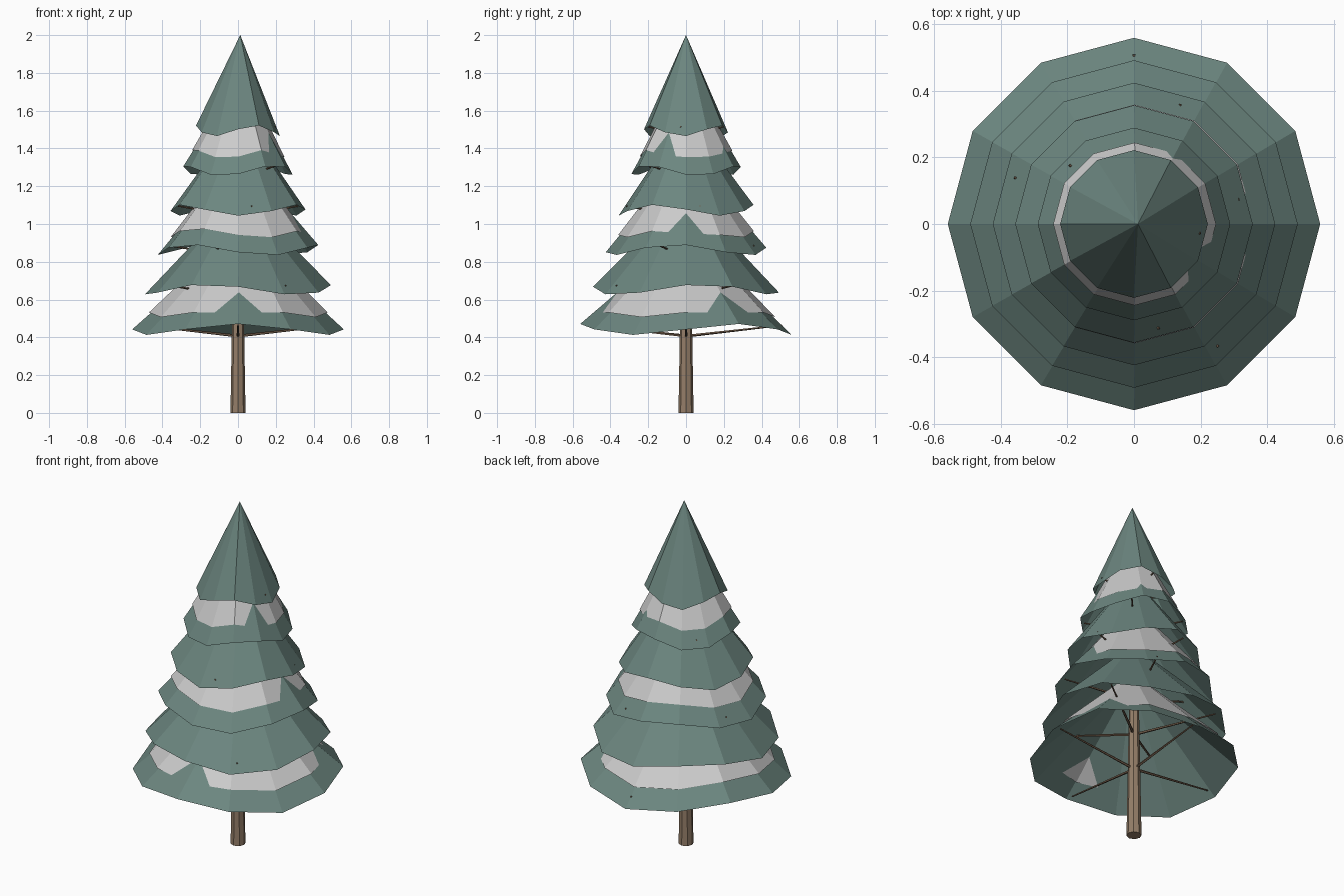
import bpy, bmesh
from math import sin, cos, radians, pi
from mathutils import Vector, Matrix

if "Cube" in bpy.data.objects:
    bpy.data.objects.remove(bpy.data.objects["Cube"])

SIDES = 12
TIERS = 6
HEIGHT = 0.507          # rim to tip of each tier
LEAN = 0.012            # tips sit slightly off the axis


def material(name, rgb):
    m = bpy.data.materials.new(name)
    m.diffuse_color = (*rgb, 1)
    m.use_nodes = True
    m.node_tree.nodes["Principled BSDF"].inputs["Base Color"].default_value = m.diffuse_color
    return m


GREEN = material("needles", (0.15, 0.24, 0.215))
WHITE = material("snow", (0.8, 0.8, 0.8))
BARK = material("bark", (0.30, 0.21, 0.14))
TWIG = material("twig", (0.17, 0.11, 0.07))


def finish(name, bm, mat):
    me = bpy.data.meshes.new(name)
    bm.to_mesh(me)
    bm.free()
    me.materials.append(mat)
    ob = bpy.data.objects.new(name, me)
    bpy.context.collection.objects.link(ob)


def skirt(name, rim, tip, mat):
    """Open faceted cone from a ring of points up to a tip."""
    bm = bmesh.new()
    top = bm.verts.new(tip)
    ring = [bm.verts.new(p) for p in rim]
    for i, v in enumerate(ring):
        bm.faces.new((v, ring[(i + 1) % len(ring)], top))
    finish(name, bm, mat)


def stick(bm, a, b, r1, r2, sides):
    """Tapered rod between two points."""
    a, b = Vector(a), Vector(b)
    d = b - a
    rot = Vector((0, 0, 1)).rotation_difference(d).to_matrix().to_4x4()
    bmesh.ops.create_cone(bm, cap_ends=True, segments=sides, radius1=r1, radius2=r2,
                          depth=d.length, matrix=Matrix.Translation((a + b) / 2) @ rot)


# trunk
bm = bmesh.new()
stick(bm, (0, 0, 0), (0, 0, 1.75), 0.04, 0.01, 8)
finish("trunk", bm, BARK)

# rim corners where the snow sinks into the needles, with depth
NOTCHES = {0: {9: -0.012, 1: -0.012}, 2: {0: -0.012}, 4: {11: -0.014, 2: -0.003}}

for t in range(TIERS):
    radius = 0.56 - 0.0676 * t
    base = 0.442 + 0.2103 * t
    tip = Vector((LEAN, 0, base + HEIGHT))

    # needle tier with a wavy rim
    rim = []
    for i in range(SIDES):
        a = 2 * pi * i / SIDES
        rim.append(Vector((radius * cos(a), radius * sin(a), base + 0.029 * sin(3 * a + t))))
    skirt(f"needle_tier_{t + 1}", rim, tip, GREEN)

    # snow lying on every second tier
    if t in NOTCHES:
        edge = []
        for i, p in enumerate(rim):
            q = p.lerp(tip, 0.155)
            q.z += NOTCHES[t].get(i, 0.011)
            edge.append(q)
        skirt(f"snow_{t + 1}", edge, tip + Vector((0, 0, 0.04)), WHITE)

    # four twigs per tier, turned a little further on each
    bm = bmesh.new()
    for k in range(4):
        a = 0.6 * t + k * pi / 2
        r = 0.91 * radius
        stick(bm, (0, 0, base - 0.035), (r * cos(a), r * sin(a), base + 0.022), 0.008, 0.004, 5)
    finish(f"twigs_{t + 1}", bm, TWIG)
